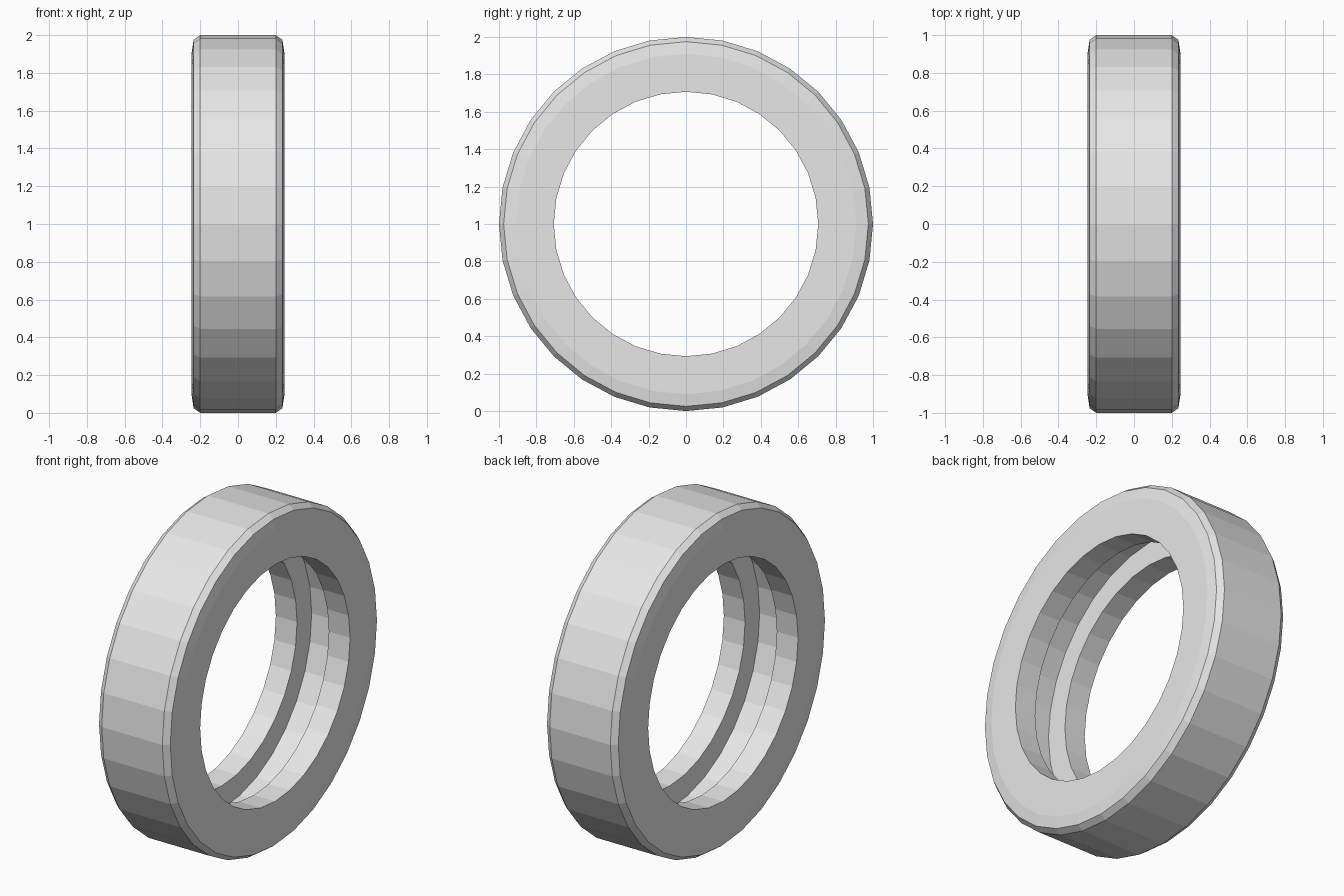
import bpy, bmesh
from math import tau
from mathutils import Vector

if "Cube" in bpy.data.objects:
    bpy.data.objects.remove(bpy.data.objects["Cube"], do_unlink=True)

SIDES = 32

grey = bpy.data.materials.new("light_grey")
grey.use_nodes = True
colour = (0.8, 0.8, 0.8, 1)
grey.diffuse_color = colour
grey.node_tree.nodes["Principled BSDF"].inputs["Base Color"].default_value = colour

# Half of the cross-section (x, radius): tread, bevelled shoulder, side wall, lip, groove
half = [(0.2, 1.0), (0.235, 0.975), (0.245, 0.91),
        (0.245, 0.707), (0.105, 0.707), (0.105, 0.845)]
profile = half + [(-x, r) for x, r in reversed(half)]

# Sweep the closed cross-section around the axle
bm = bmesh.new()
verts = [bm.verts.new((x, 0, r)) for x, r in profile]
edges = [bm.edges.new((a, b)) for a, b in zip(verts, verts[1:] + verts[:1])]
bmesh.ops.spin(bm, geom=verts + edges, cent=Vector(), axis=(1, 0, 0),
               angle=tau, steps=SIDES, use_merge=True)
bmesh.ops.remove_doubles(bm, verts=bm.verts, dist=0.0001)
bmesh.ops.recalc_face_normals(bm, faces=bm.faces)

mesh = bpy.data.meshes.new("tyre")
bm.to_mesh(mesh)
bm.free()
mesh.materials.append(grey)
tyre = bpy.data.objects.new("tyre", mesh)
tyre.location.z = 1
bpy.context.collection.objects.link(tyre)
